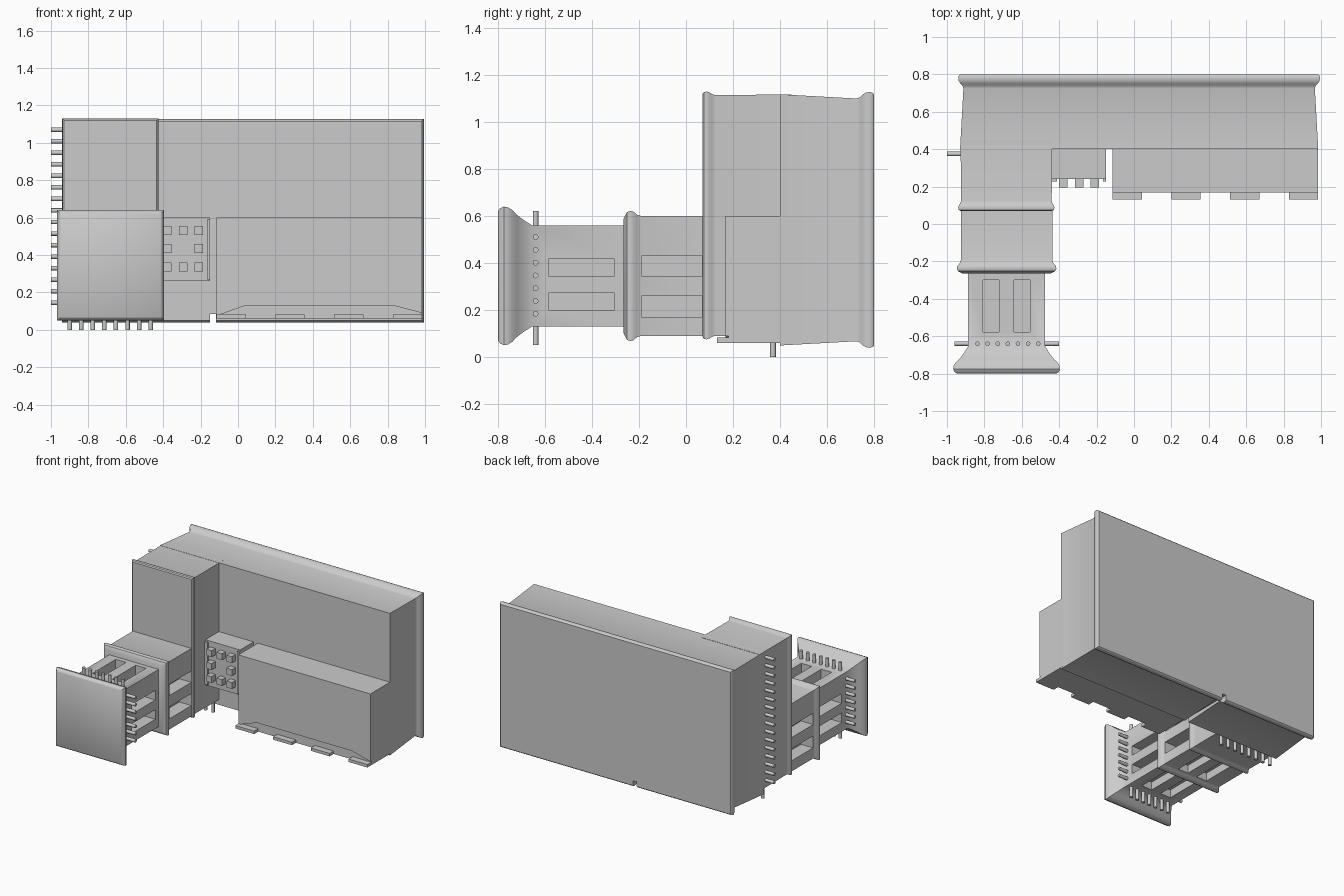
import bpy, bmesh, math
from mathutils import Matrix, Vector

if "Cube" in bpy.data.objects:
    bpy.data.objects.remove(bpy.data.objects["Cube"])


def finish(name, bm, smooth=False):
    bmesh.ops.recalc_face_normals(bm, faces=bm.faces)
    me = bpy.data.meshes.new(name)
    bm.to_mesh(me)
    bm.free()
    ob = bpy.data.objects.new(name, me)
    bpy.context.collection.objects.link(ob)
    bpy.ops.object.select_all(action='DESELECT')
    ob.select_set(True)
    bpy.context.view_layer.objects.active = ob
    if smooth:
        bpy.ops.object.shade_smooth_by_angle(angle=math.radians(35))
    return ob


def add_box(bm, x0, x1, y0, y1, z0, z1):
    m = Matrix.Translation(((x0 + x1) / 2, (y0 + y1) / 2, (z0 + z1) / 2))
    m = m @ Matrix.Diagonal((x1 - x0, y1 - y0, z1 - z0, 1))
    bmesh.ops.create_cube(bm, size=1, matrix=m)


def boxes(name, items):
    bm = bmesh.new()
    for it in items:
        add_box(bm, *it)
    return finish(name, bm)


def loft(name, rect, stations):
    """Rectangular body along y; each station is (y, outward offset)."""
    x0, x1, z0, z1 = rect
    bm = bmesh.new()
    rings = []
    for y, o in stations:
        rings.append([bm.verts.new(p) for p in (
            (x0 - o, y, z0 - o), (x1 + o, y, z0 - o),
            (x1 + o, y, z1 + o), (x0 - o, y, z1 + o))])
    for a, b in zip(rings, rings[1:]):
        for i in range(4):
            bm.faces.new((a[i], a[(i + 1) % 4], b[(i + 1) % 4], b[i]))
    bm.faces.new(rings[0])
    bm.faces.new(rings[-1])
    return finish(name, bm, True)


def cut(ob, items):
    cutter = boxes("cutter", items)
    cutter.hide_render = True
    mod = ob.modifiers.new("slots", 'BOOLEAN')
    mod.operation = 'DIFFERENCE'
    mod.solver = 'EXACT'
    mod.object = cutter
    bpy.context.view_layer.objects.active = ob
    bpy.ops.object.modifier_apply(modifier=mod.name)
    bpy.data.objects.remove(cutter)


def pins(name, segments, r=0.012):
    bm = bmesh.new()
    for a, b in segments:
        a, b = Vector(a), Vector(b)
        d = b - a
        m = Matrix.Translation((a + b) / 2) @ d.to_track_quat('Z', 'Y').to_matrix().to_4x4()
        bmesh.ops.create_cone(bm, cap_ends=True, segments=16, radius1=r, radius2=r,
                              depth=d.length, matrix=m)
    return finish(name, bm, True)


def spread(a, b, n):
    return [a + (b - a) * i / (n - 1) for i in range(n)]


# Rear slab with a rounded back lip and a small groove under it
slab = loft("rear_slab", (-0.912, 0.967, 0.067, 1.10), [
    (0.40, 0.018), (0.725, 0), (0.74, 0.005), (0.752, 0.017), (0.765, 0.025),
    (0.782, 0.028), (0.795, 0.024), (0.80, 0.018)])
cut(slab, [(-0.15, -0.117, 0.3, 0.9, 0.0, 0.085)])

# Tall column with a lip at the front
loft("tall_column", (-0.925, -0.44, 0.09, 1.115), [
    (0.07, 0.004), (0.076, 0.012), (0.088, 0.015), (0.1, 0.011), (0.115, 0.002),
    (0.125, 0), (0.45, 0.002)])

# Middle neck with its flange
D = 0.10
mid = loft("middle_neck", (-0.925, -0.437, 0.09, 0.60), [
    (-0.265, -0.01), (-0.252, 0.016), (-0.24, 0.022), (-0.225, 0.02),
    (-0.208, 0.005), (-0.19, 0), (0.09, 0)])
side_z = [(0.17, 0.26), (0.345, 0.43)]
slots = [(x0, x1, -0.19, 0.069, a, b) for a, b in side_z
         for x0, x1 in ((-1, -0.925 + D), (-0.437 - D, -0.3))]
slots += [(a, b, -0.19, 0.069, 0, 0.09 + 0.06) for a, b in ((-0.805, -0.72), (-0.64, -0.555))]
cut(mid, slots)

# Front neck with the flared end plate
front = loft("front_neck", (-0.887, -0.475, 0.13, 0.56), [
    (-0.80, 0.06), (-0.792, 0.072), (-0.775, 0.08), (-0.758, 0.077), (-0.74, 0.066),
    (-0.72, 0.045), (-0.695, 0.026), (-0.655, 0), (-0.25, 0)])
slots = [(x0, x1, -0.585, -0.305, a, b) for a, b in ((0.2, 0.272), (0.345, 0.417))
         for x0, x1 in ((-1, -0.887 + D), (-0.475 - D, -0.3))]
slots += [(a, b, -0.577, -0.3, z0, z1) for a, b in ((-0.808, -0.722), (-0.642, -0.556))
          for z0, z1 in ((0, 0.13 + 0.06), (0.56 - D, 0.7))]
cut(front, slots)

# Pins around the front neck
segs = []
for z in spread(0.184, 0.51, 7):
    segs += [((-0.96, -0.64, z), (-0.86, -0.64, z)), ((-0.50, -0.64, z), (-0.402, -0.64, z))]
for x in spread(-0.837, -0.512, 7):
    segs += [((x, -0.64, 0.05), (x, -0.64, 0.15)), ((x, -0.64, 0.54), (x, -0.64, 0.622))]
pins("front_pins", segs)

# Pins on the left and underside of the column
pins("left_pins", [((-1.0, 0.375, z), (-0.9, 0.375, z)) for z in spread(0.145, 1.07, 16)])
pins("bottom_pins", [((x, 0.37, 0), (x, 0.37, 0.12)) for x in spread(-0.9, -0.467, 8)])

# Low right box with an arched lower front edge
bm = bmesh.new()
prof = [(-0.115, 0.075), (0.04, 0.13), (0.83, 0.13), (0.985, 0.09), (0.985, 0.6), (-0.115, 0.6)]
f = bm.faces.new([bm.verts.new((x, 0.168, z)) for x, z in prof])
ext = bmesh.ops.extrude_face_region(bm, geom=[f])
for v in ext['geom']:
    if isinstance(v, bmesh.types.BMVert):
        v.co.y = 0.42
finish("low_box", bm)

# Box base and its four foot tabs
boxes("low_box_base", [(-0.115, 0.985, 0.18, 0.42, 0.06, 0.14)])
boxes("foot_tabs", [(x, x + 0.157, 0.132, 0.2, 0.06, 0.082)
                    for x in spread(-0.115, 0.828, 4)])

# Button panel with a raised frame
boxes("button_panel", [(-0.44, -0.15, 0.24, 0.42, 0.26, 0.6)])
boxes("panel_frame", [(-0.44, -0.412, 0.228, 0.245, 0.27, 0.59),
                      (-0.166, -0.15, 0.228, 0.245, 0.27, 0.59)])
boxes("buttons", [(x - 0.022, x + 0.022, 0.196, 0.25, z - 0.024, z + 0.024)
                  for i, x in enumerate((-0.378, -0.293, -0.21))
                  for j, z in enumerate((0.337, 0.435, 0.532)) if (i, j) != (1, 1)])
